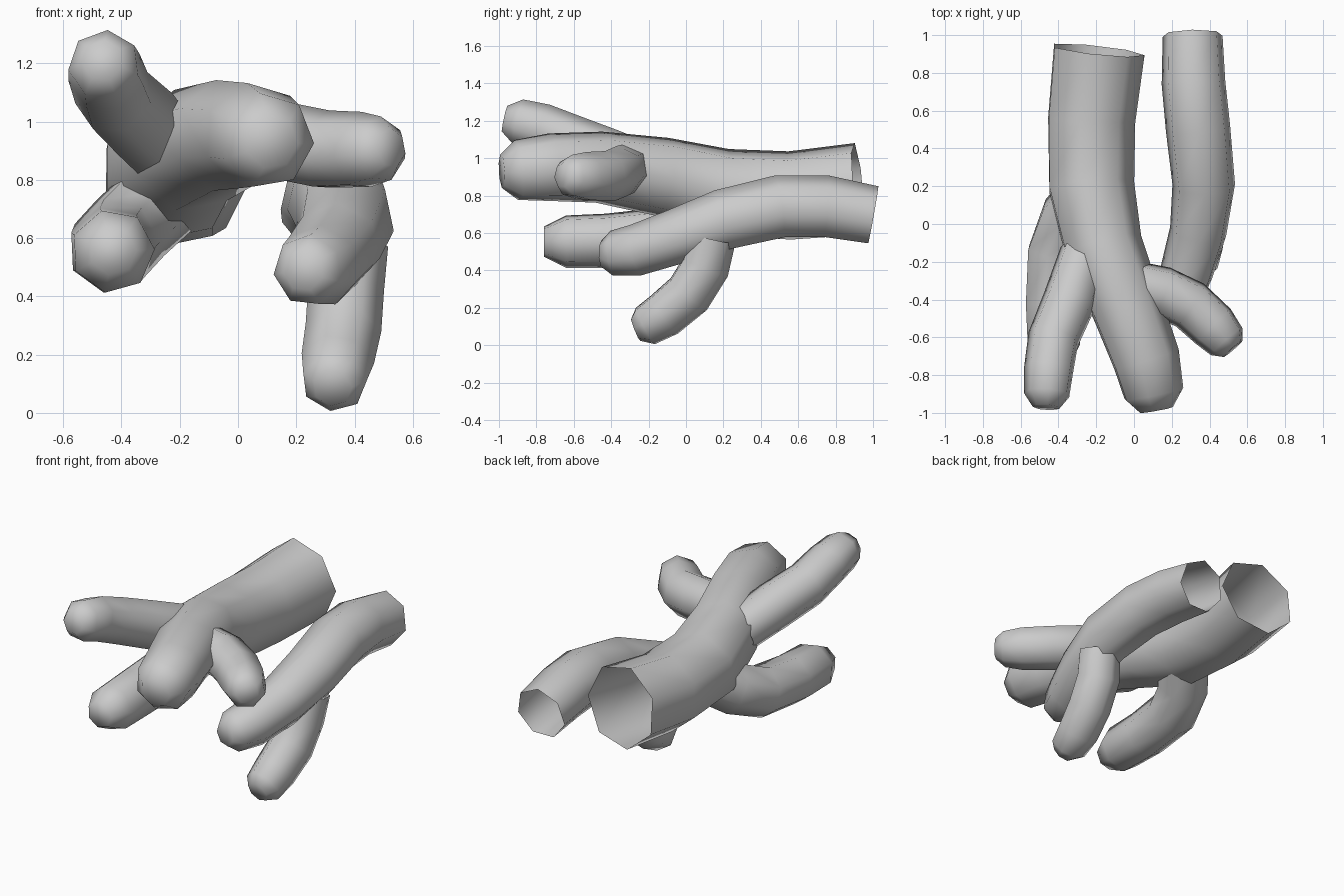
import bpy, bmesh, math
from mathutils import Vector

SIDES = 7


def tube(name, points, phase=0.0):
    """Tapered tube along (x, y, z, radius) points: open start, rounded tip."""
    pos = [Vector(p[:3]) for p in points]
    rad = [p[3] for p in points]
    bm = bmesh.new()
    rings = []
    up = None
    for i, p in enumerate(pos):
        t = (pos[min(i + 1, len(pos) - 1)] - pos[max(i - 1, 0)]).normalized()
        if up is None:
            up = Vector((0, 0, 1)) if abs(t.z) < 0.9 else Vector((0, 1, 0))
        up = (up - t * up.dot(t)).normalized()
        side = t.cross(up)
        ring = []
        for k in range(SIDES):
            a = 2 * math.pi * k / SIDES + phase
            ring.append(bm.verts.new(p + (up * math.cos(a) + side * math.sin(a)) * rad[i] * 1.03))
        rings.append(ring)
    for a, b in zip(rings, rings[1:]):
        for k in range(SIDES):
            j = (k + 1) % SIDES
            bm.faces.new((a[k], a[j], b[j], b[k]))
    bm.faces.new(rings[-1])
    bmesh.ops.recalc_face_normals(bm, faces=bm.faces)
    me = bpy.data.meshes.new(name)
    bm.to_mesh(me)
    bm.free()
    ob = bpy.data.objects.new(name, me)
    bpy.context.collection.objects.link(ob)
    for f in me.polygons:
        f.use_smooth = True
    return ob


# Large trunk, open at the back
tube("main_trunk", [
    (-0.195, 0.92, 0.835, 0.245), (-0.235, 0.55, 0.80, 0.235),
    (-0.235, 0.20, 0.82, 0.23), (-0.17, -0.12, 0.90, 0.21),
    (-0.04, -0.45, 0.95, 0.19), (0.06, -0.72, 0.95, 0.18),
    (0.10, -0.90, 0.935, 0.16), (0.115, -0.985, 0.93, 0.09)], 0.2)

# Second trunk on the right, open at the back
tube("side_trunk", [
    (0.31, 1.00, 0.69, 0.158), (0.315, 0.75, 0.735, 0.168),
    (0.34, 0.50, 0.735, 0.17), (0.37, 0.20, 0.665, 0.165),
    (0.34, -0.05, 0.575, 0.15), (0.28, -0.26, 0.505, 0.14),
    (0.24, -0.39, 0.49, 0.12), (0.225, -0.45, 0.49, 0.07)])

# Branch dropping to the ground from the side trunk
tube("lower_right_branch", [
    (0.39, 0.14, 0.58, 0.125), (0.37, 0.10, 0.42, 0.13),
    (0.36, 0.01, 0.275, 0.13), (0.34, -0.12, 0.165, 0.125),
    (0.33, -0.22, 0.105, 0.11), (0.325, -0.27, 0.085, 0.065)])

# Branch to the right of the main trunk
tube("right_branch", [
    (0.02, -0.33, 0.94, 0.13), (0.15, -0.36, 0.93, 0.135),
    (0.30, -0.43, 0.90, 0.135), (0.42, -0.54, 0.90, 0.13),
    (0.49, -0.62, 0.905, 0.11), (0.525, -0.66, 0.91, 0.065)])

# Branch rising to the upper left
tube("upper_left_branch", [
    (-0.26, -0.15, 0.92, 0.13), (-0.34, -0.40, 1.01, 0.14),
    (-0.425, -0.60, 1.09, 0.135), (-0.45, -0.77, 1.16, 0.13),
    (-0.46, -0.90, 1.195, 0.12), (-0.465, -0.97, 1.21, 0.07)])

# Branch bending under the main trunk on the left
tube("lower_left_branch", [
    (-0.24, 0.17, 0.76, 0.15), (-0.35, 0.04, 0.66, 0.15),
    (-0.42, -0.15, 0.585, 0.15), (-0.435, -0.42, 0.56, 0.145),
    (-0.43, -0.64, 0.555, 0.14), (-0.43, -0.76, 0.555, 0.08)])
